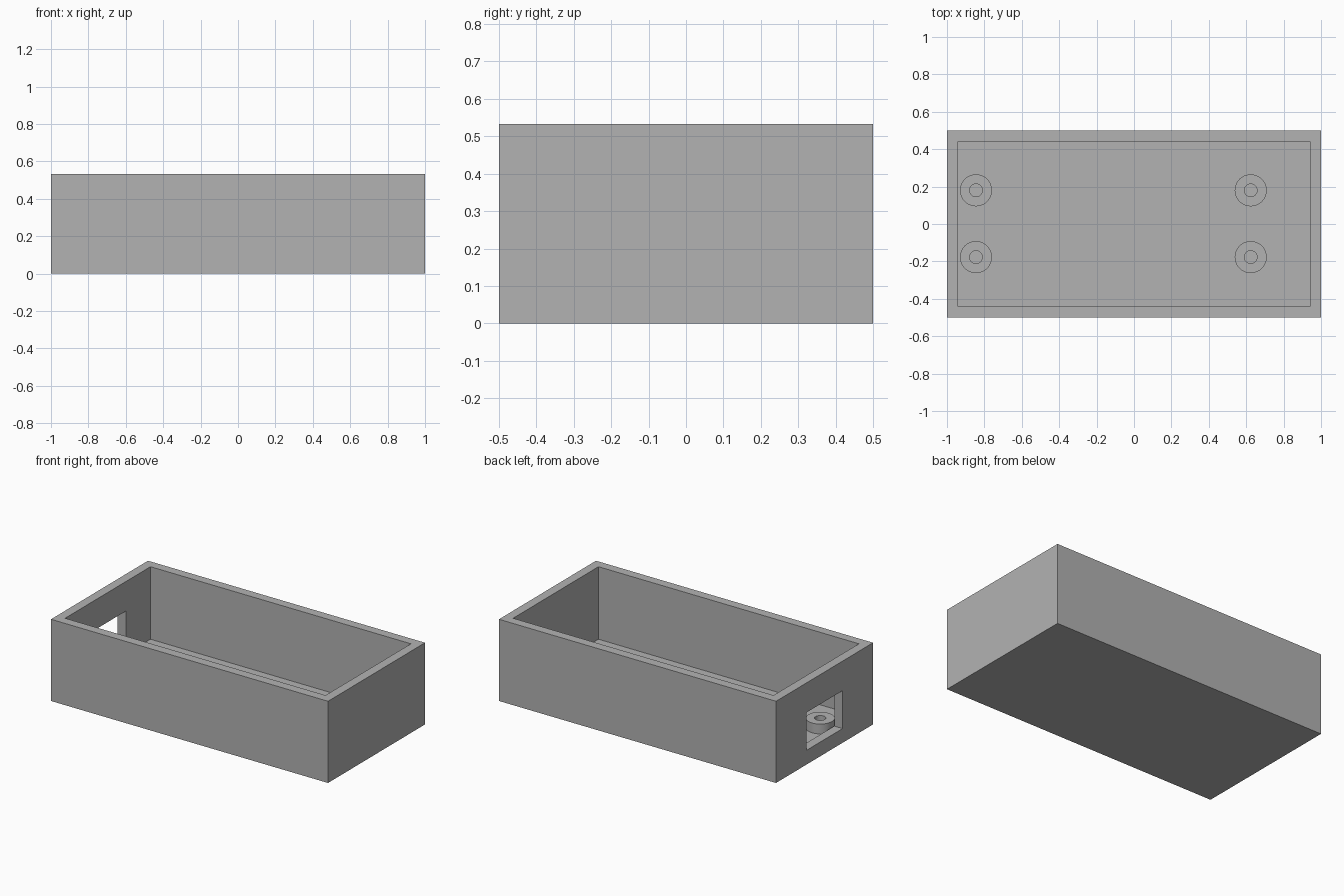
import bpy
import bmesh
import math

if "Cube" in bpy.data.objects:
    bpy.data.objects.remove(bpy.data.objects["Cube"], do_unlink=True)

LENGTH, WIDTH, HEIGHT = 2.0, 1.0, 0.533
WALL = 0.06
FLOOR = 0.06
POST_TOP = 0.124

grey = bpy.data.materials.new("plain_grey")
grey.use_nodes = True
colour = (0.448, 0.448, 0.448, 1)
grey.diffuse_color = colour
grey.node_tree.nodes["Principled BSDF"].inputs["Base Color"].default_value = colour


def box(name, low, high):
    """Axis-aligned box between two corners."""
    size = [b - a for a, b in zip(low, high)]
    centre = [(a + b) / 2 for a, b in zip(low, high)]
    bpy.ops.mesh.primitive_cube_add(size=1, location=centre)
    obj = bpy.context.object
    obj.name = name
    obj.scale = size
    bpy.ops.object.transform_apply(location=True, rotation=False, scale=True)
    obj.data.materials.append(grey)
    return obj


def cut(target, cutter):
    mod = target.modifiers.new(cutter.name, "BOOLEAN")
    mod.operation = "DIFFERENCE"
    mod.solver = "EXACT"
    mod.object = cutter
    bpy.context.view_layer.objects.active = target
    bpy.ops.object.modifier_apply(modifier=mod.name)
    bpy.data.objects.remove(cutter, do_unlink=True)


# Open-topped tray with a port window in one end wall
hx, hy = LENGTH / 2, WIDTH / 2
tray = box("tray", (-hx, -hy, 0), (hx, hy, HEIGHT))
cut(tray, box("cavity_cutter", (WALL - hx, WALL - hy, FLOOR),
              (hx - WALL, hy - WALL, HEIGHT + 0.2)))
cut(tray, box("window_cutter", (-hx - 0.1, -0.186, 0.093),
              (-hx + WALL + 0.02, 0.186, 0.34)))


# Hollow mounting posts standing on the floor
def post(name, x, y, outer=0.0855, inner=0.034, sides=48):
    bm = bmesh.new()
    profile = [(outer, FLOOR), (outer, POST_TOP), (inner, POST_TOP), (inner, FLOOR)]
    verts = [bm.verts.new((r, 0, z)) for r, z in profile]
    edges = [bm.edges.new(pair) for pair in zip(verts, verts[1:])]
    bmesh.ops.spin(bm, geom=verts + edges, cent=(0, 0, 0), axis=(0, 0, 1),
                   angle=math.tau, steps=sides)
    bmesh.ops.remove_doubles(bm, verts=bm.verts, dist=0.0001)
    # Face the shell outwards, judged by its upward-facing ring
    bmesh.ops.recalc_face_normals(bm, faces=bm.faces)
    bm.normal_update()
    ring = max(bm.faces, key=lambda f: f.calc_center_median().z)
    if ring.normal.z < 0:
        bmesh.ops.reverse_faces(bm, faces=bm.faces)
    mesh = bpy.data.meshes.new(name)
    bm.to_mesh(mesh)
    bm.free()
    mesh.materials.append(grey)
    obj = bpy.data.objects.new(name, mesh)
    obj.location = (x, y, 0)
    bpy.context.collection.objects.link(obj)
    bpy.ops.object.select_all(action="DESELECT")
    obj.select_set(True)
    bpy.context.view_layer.objects.active = obj
    bpy.ops.object.shade_smooth_by_angle(angle=math.radians(30))


for end, x in (("window_end", -0.845), ("far_end", 0.624)):
    for side, y in (("front", -0.177), ("back", 0.18)):
        post(f"{end}_{side}_post", x, y)
